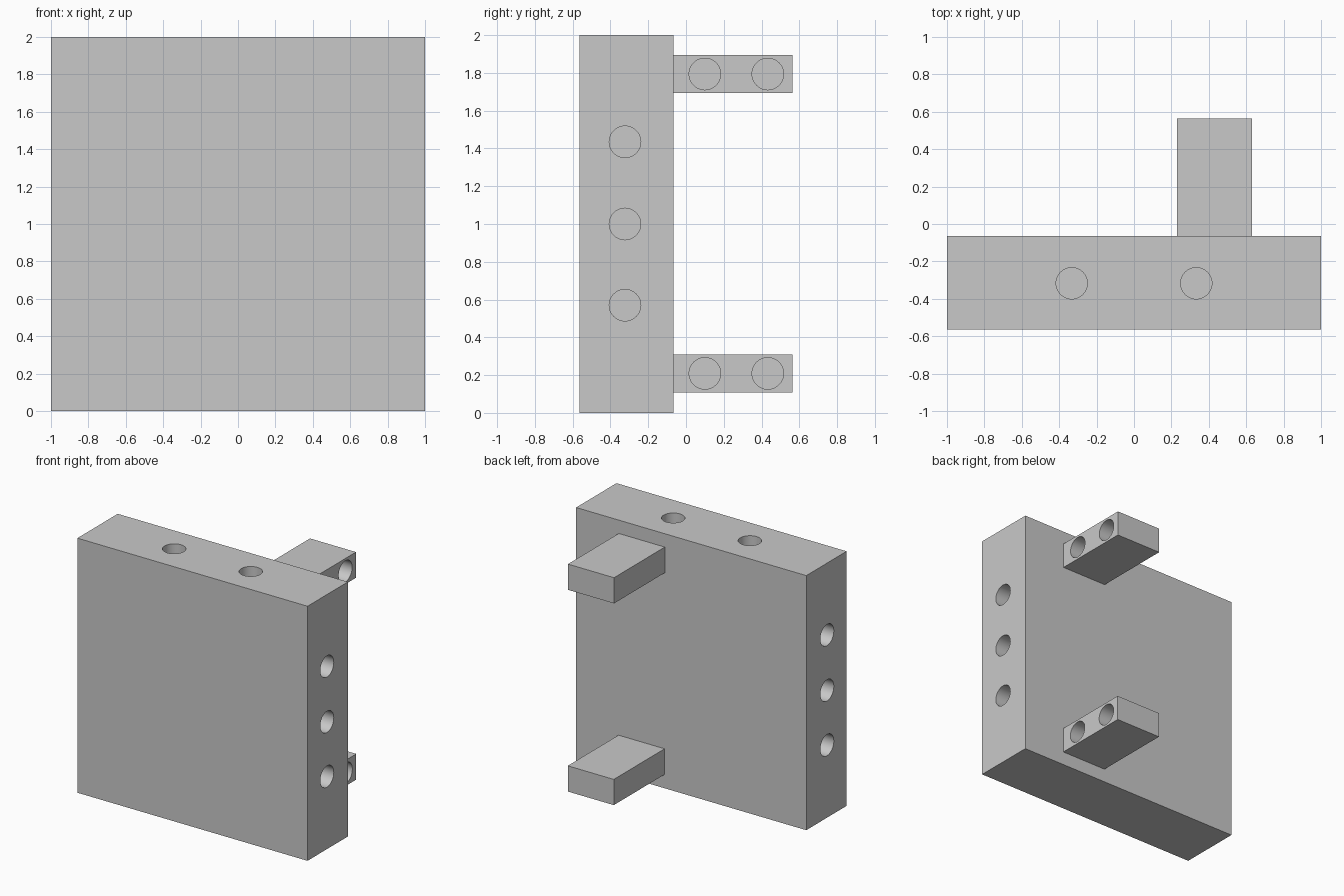
import bpy
import math

cube = bpy.data.objects.get("Cube")
if cube:
    bpy.data.objects.remove(cube, do_unlink=True)

GREY = (0.584, 0.584, 0.584, 1.0)
grey = bpy.data.materials.new("light grey")
grey.use_nodes = True
grey.diffuse_color = GREY
grey.node_tree.nodes["Principled BSDF"].inputs["Base Color"].default_value = GREY

HOLE_RADIUS = 0.0835
HOLE_DEPTH = 0.33


def box(name, low, high):
    centre = [(a + b) / 2 for a, b in zip(low, high)]
    bpy.ops.mesh.primitive_cube_add(size=1, location=centre)
    obj = bpy.context.object
    obj.name = name
    obj.scale = [b - a for a, b in zip(low, high)]
    bpy.ops.object.transform_apply(location=True, rotation=True, scale=True)
    obj.data.materials.append(grey)
    return obj


def drill(obj, mouth, axis):
    """Sink a blind round hole whose mouth is centred on a face."""
    bpy.ops.mesh.primitive_cylinder_add(
        vertices=48, radius=HOLE_RADIUS, depth=2 * HOLE_DEPTH, location=mouth,
        rotation=(0, math.pi / 2 if axis == "x" else 0, 0))
    cutter = bpy.context.object
    cutter.hide_render = True
    cutter.data.materials.append(grey)
    bpy.context.view_layer.objects.active = obj
    mod = obj.modifiers.new("hole", "BOOLEAN")
    mod.operation = "DIFFERENCE"
    mod.solver = "EXACT"
    mod.object = cutter
    bpy.ops.object.modifier_apply(modifier=mod.name)
    bpy.data.objects.remove(cutter, do_unlink=True)


def finish(obj):
    bpy.ops.object.select_all(action="DESELECT")
    obj.select_set(True)
    bpy.context.view_layer.objects.active = obj
    bpy.ops.object.shade_smooth_by_angle(angle=math.radians(30))


# Main slab with three holes in each side and two in the top
BACK = -0.065
slab = box("slab", (-1, -0.565, 0), (1, BACK, 2))
for z in (0.57, 1.0, 1.435):
    for x in (-1, 1):
        drill(slab, (x, -0.323, z), "x")
for x in (-0.333, 0.333):
    drill(slab, (x, -0.317, 2), "z")
finish(slab)

# Two lugs on the back, each with two holes in the +x face
for name, z, end in (("lower_lug", 0.209, 0.632), ("upper_lug", 1.794, 0.63)):
    lug = box(name, (end - 0.4, BACK, z - 0.101), (end, 0.565, z + 0.101))
    for y in (0.1, 0.433):
        drill(lug, (end, y, z), "x")
    finish(lug)
